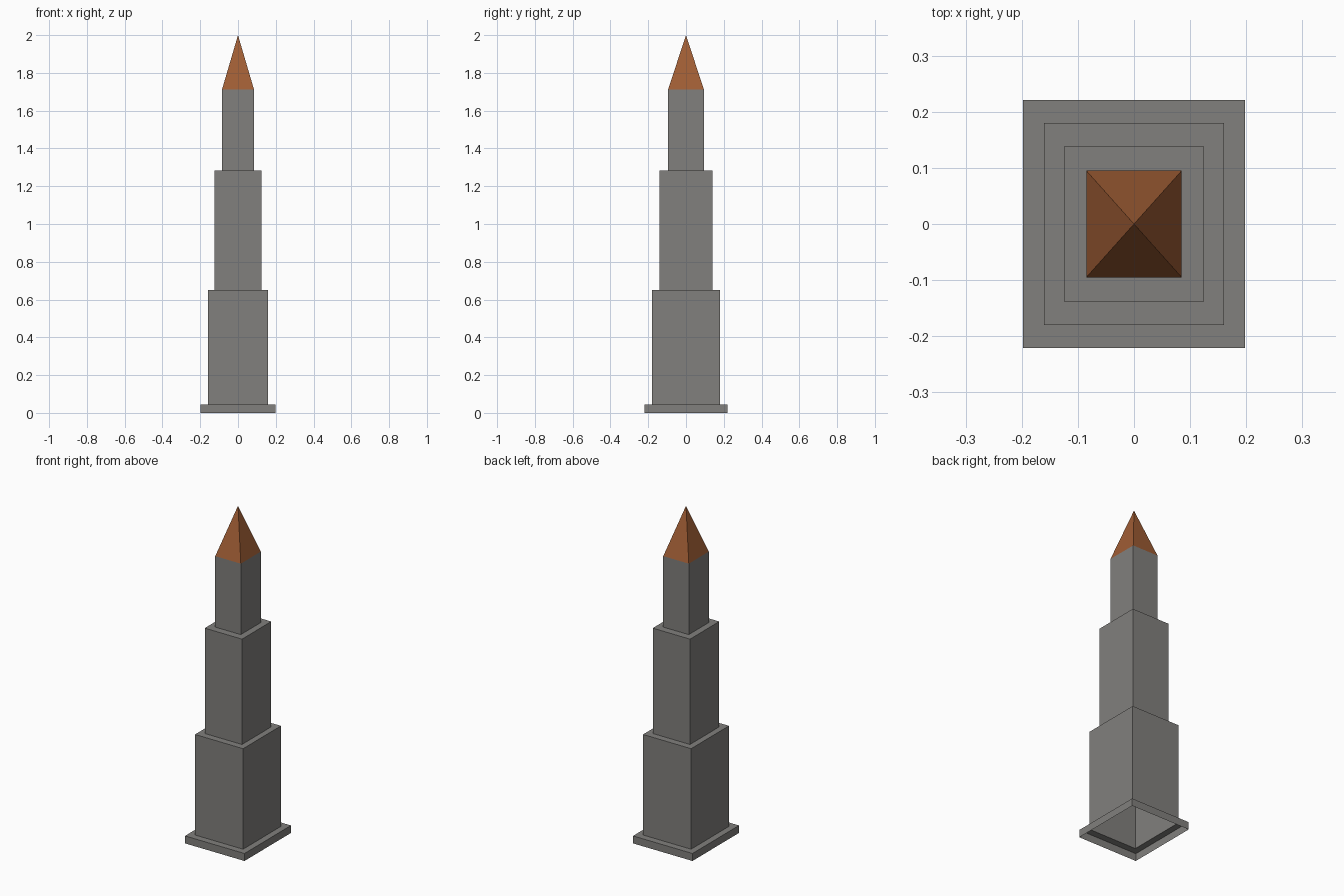
import bpy, bmesh

if "Cube" in bpy.data.objects:
    bpy.data.objects.remove(bpy.data.objects["Cube"])


def ring(bm, hx, hy, z):
    return [bm.verts.new((sx * hx, sy * hy, z))
            for sx, sy in ((-1, -1), (1, -1), (1, 1), (-1, 1))]


def finish(bm, name, colour):
    bmesh.ops.recalc_face_normals(bm, faces=bm.faces[:])
    me = bpy.data.meshes.new(name)
    bm.to_mesh(me)
    bm.free()
    mat = bpy.data.materials.new(name + "_colour")
    mat.diffuse_color = colour
    mat.use_nodes = True
    mat.node_tree.nodes["Principled BSDF"].inputs["Base Color"].default_value = mat.diffuse_color
    me.materials.append(mat)
    ob = bpy.data.objects.new(name, me)
    bpy.context.collection.objects.link(ob)
    return ob


def shell(name, profile, colour, apex=None):
    """Four-sided open shell through (half x, half y, z) rings, optional apex."""
    bm = bmesh.new()
    rings = [ring(bm, *p) for p in profile]
    for a, b in zip(rings, rings[1:]):
        for i in range(4):
            j = (i + 1) % 4
            bm.faces.new((a[i], a[j], b[j], b[i]))
    if apex is not None:
        tip = bm.verts.new((0, 0, apex))
        for i in range(4):
            bm.faces.new((rings[-1][i], rings[-1][(i + 1) % 4], tip))
    return finish(bm, name, colour)


# Stepped tower: plinth and three tiers as (half x, half y, top z), hollow below
tiers = [(0.198, 0.221, 0.045), (0.16, 0.18, 0.65),
         (0.124, 0.139, 1.284), (0.085, 0.095, 1.711)]
profile, z = [], 0.0
for hx, hy, top in tiers:
    profile += [(hx, hy, z), (hx, hy, top)]
    z = top
shell("stepped_tower", profile, (0.22, 0.215, 0.205, 1))

# Pyramid roof
shell("pyramid_roof", [tiers[-1]], (0.35, 0.11, 0.035, 1), apex=2.0)
